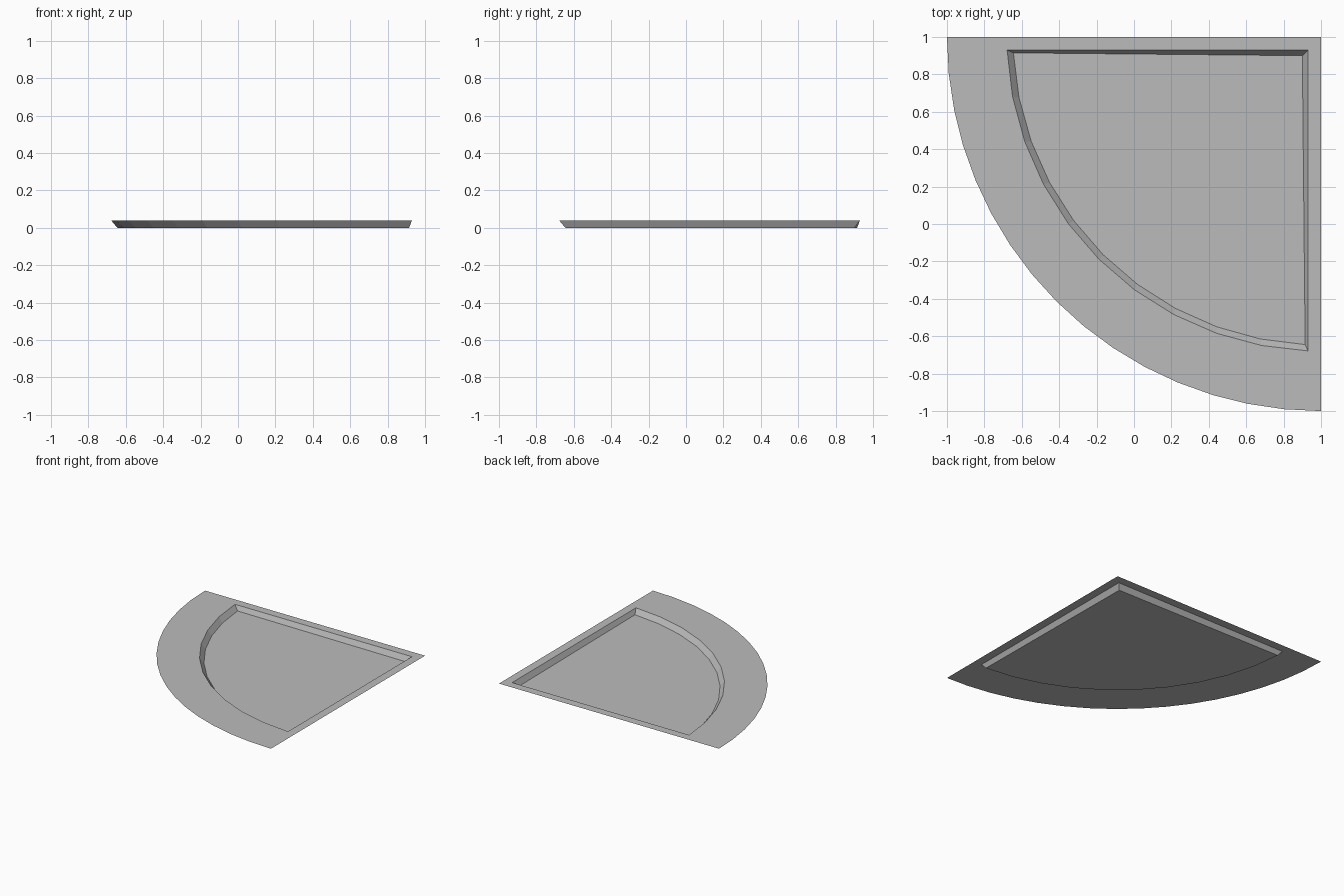
import bpy, bmesh, math

if "Cube" in bpy.data.objects:
    bpy.data.objects.remove(bpy.data.objects["Cube"])

TOP = 0.04

grey = bpy.data.materials.new("light_grey")
grey.use_nodes = True
colour = (0.5, 0.5, 0.5, 1)
grey.diffuse_color = colour
grey.node_tree.nodes["Principled BSDF"].inputs["Base Color"].default_value = colour


def sector(bm, corner, radius, inset, steps, z):
    """Quarter-disc outline: the square corner first, then the arc about (1, 1)."""
    start = math.asin(inset / radius)
    sweep = math.pi / 2 - 2 * start
    verts = [bm.verts.new((corner, corner, z))]
    for i in range(steps + 1):
        a = math.pi + start + sweep * i / steps
        verts.append(bm.verts.new((1 + radius * math.cos(a), 1 + radius * math.sin(a), z)))
    return verts


def make(name, bm):
    mesh = bpy.data.meshes.new(name)
    bm.to_mesh(mesh)
    bm.free()
    mesh.materials.append(grey)
    obj = bpy.data.objects.new(name, mesh)
    bpy.context.collection.objects.link(obj)


# Flat rim: the quarter disc with the basin opening left out
bm = bmesh.new()
outer = sector(bm, 1, 2, 0, 16, TOP)
opening = sector(bm, 0.93, 1.68, 0.07, 10, TOP)
edges = [bm.edges.new((ring[i - 1], ring[i])) for ring in (outer, opening) for i in range(len(ring))]
bmesh.ops.triangle_fill(bm, edges=edges, use_beauty=True, normal=(0, 0, 1))
bmesh.ops.dissolve_limit(bm, angle_limit=0.01, verts=bm.verts, edges=bm.edges)
for f in bm.faces:
    f.normal_update()
    if f.normal.z < 0:
        f.normal_flip()
make("rim", bm)

# Sunken basin: sloping walls down to a flat floor
bm = bmesh.new()
upper = sector(bm, 0.93, 1.68, 0.07, 10, TOP)
lower = sector(bm, 0.9, 1.647, 0.085, 10, 0)
bm.faces.new(lower)
for i in range(len(upper)):
    bm.faces.new((upper[i - 1], upper[i], lower[i], lower[i - 1]))
bmesh.ops.recalc_face_normals(bm, faces=bm.faces)
floor = max(bm.faces, key=lambda f: len(f.verts))
if floor.normal.z < 0:
    bmesh.ops.reverse_faces(bm, faces=bm.faces)
make("basin", bm)
